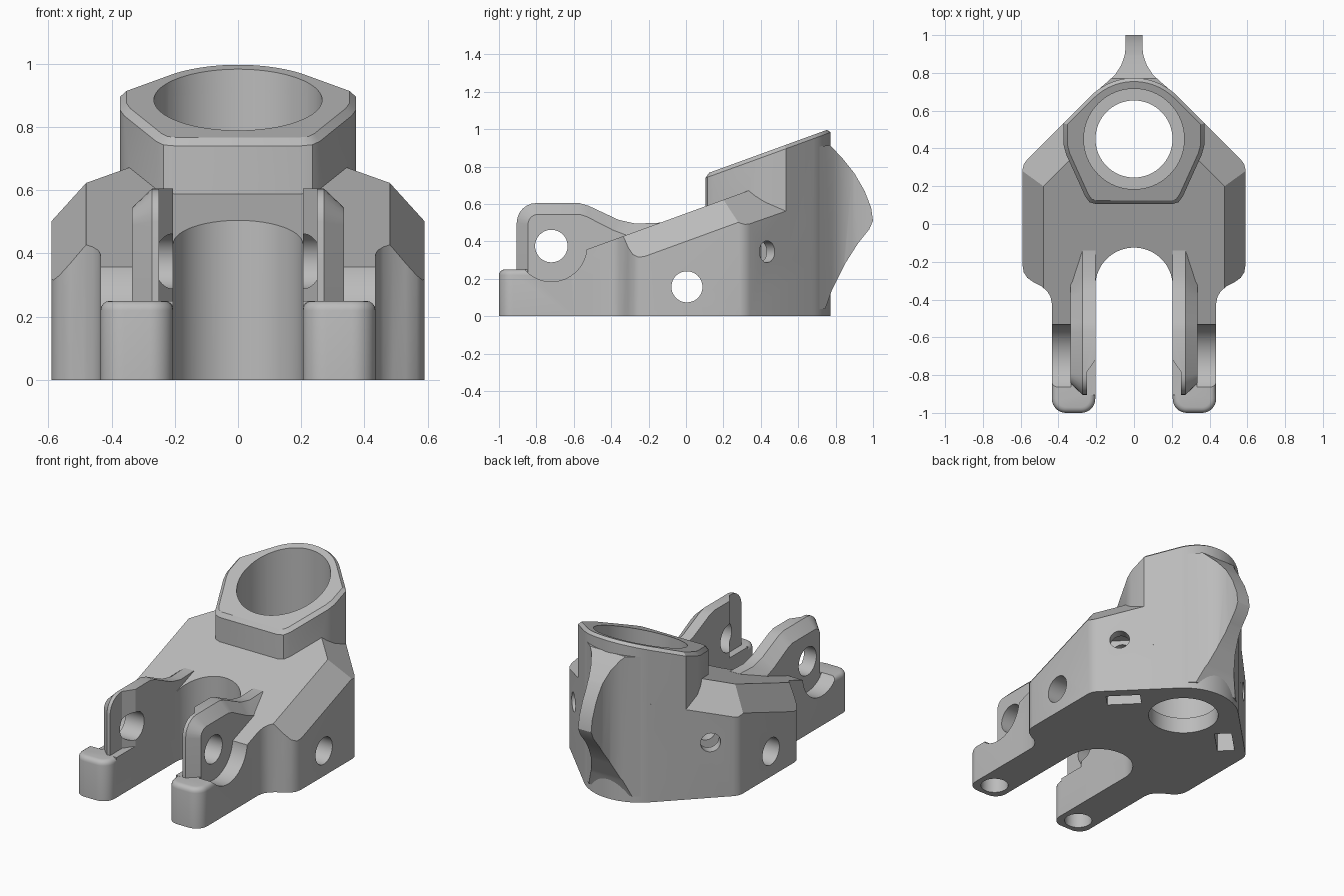
import bpy, bmesh
from math import sin, cos, pi, radians
from mathutils import Matrix, Vector

cube = bpy.data.objects.get("Cube")
if cube:
    bpy.data.objects.remove(cube, do_unlink=True)

grey = bpy.data.materials.new("mid_grey")
grey.use_nodes = True
grey.diffuse_color = (0.5, 0.5, 0.5, 1)
grey.node_tree.nodes["Principled BSDF"].inputs["Base Color"].default_value = (0.5, 0.5, 0.5, 1)

SLOPE = 0.364


def finish(name, bm):
    bmesh.ops.recalc_face_normals(bm, faces=bm.faces)
    mesh = bpy.data.meshes.new(name)
    bm.to_mesh(mesh)
    bm.free()
    mesh.materials.append(grey)
    ob = bpy.data.objects.new(name, mesh)
    bpy.context.collection.objects.link(ob)
    return ob


def loft(sections):
    """Closed solid through matching rings of points."""
    bm = bmesh.new()
    rings = [[bm.verts.new(p) for p in s] for s in sections]
    n = len(rings[0])
    for a, b in zip(rings, rings[1:]):
        for i in range(n):
            j = (i + 1) % n
            bm.faces.new((a[i], a[j], b[j], b[i]))
    bm.faces.new(rings[0])
    bm.faces.new(rings[-1])
    bmesh.ops.recalc_face_normals(bm, faces=bm.faces)
    return bm


def prism(pts, lo, hi, axis="z"):
    place = (lambda p, h: (p[0], p[1], h)) if axis == "z" else (lambda p, h: (h, p[0], p[1]))
    return loft([[place(p, h) for p in pts] for h in (lo, hi)])


def arc(cx, cy, r, a, b, n):
    ts = [radians(a + (b - a) * i / n) for i in range(n + 1)]
    return [(cx + r * cos(t), cy + r * sin(t)) for t in ts]


def circle(cx, cy, r, n=64):
    return arc(cx, cy, r, 0, 360, n)[:-1]


def both(half):
    return half + [(-x, y) for x, y in reversed(half) if abs(x) > 1e-4]


def trim(bm, point, normal):
    """Cut away everything on the normal's side and close the cut."""
    res = bmesh.ops.bisect_plane(bm, geom=bm.verts[:] + bm.edges[:] + bm.faces[:],
                                 plane_co=point, plane_no=normal, clear_outer=True)
    edges = [e for e in res["geom_cut"] if isinstance(e, bmesh.types.BMEdge)]
    return bmesh.ops.holes_fill(bm, edges=edges)["faces"]


def combine(ob, tool, operation):
    mod = ob.modifiers.new("join", "BOOLEAN")
    mod.operation, mod.object, mod.solver = operation, tool, "EXACT"
    bpy.context.view_layer.objects.active = ob
    bpy.ops.object.modifier_apply(modifier=mod.name)
    bpy.data.objects.remove(tool, do_unlink=True)


def cut(ob, bm):
    combine(ob, finish("cutter", bm), "DIFFERENCE")


def add(ob, bm):
    combine(ob, finish("piece", bm), "UNION")


# Main body: shouldered outline with sloping top and chamfered sides
back = arc(0, 0.45, 0.323, 45, 90, 12)
outline = both([(0.435, -0.6), (0.435, -0.42), (0.442, -0.385), (0.46, -0.355), (0.49, -0.33),
                (0.53, -0.31), (0.565, -0.285), (0.584, -0.255), (0.59, -0.22),
                (0.59, 0.29), (0.583, 0.318), (0.565, 0.342)] + back)
bm = prism(outline, 0, 1.2)
trim(bm, (0, 0, 0.55), (0, -SLOPE, 1))
for s in (1, -1):
    side = Vector((0.11, 0, -0.15)).cross(Vector((0, 1, SLOPE)))
    corner = Vector((0.11, 0.13, -0.143)).cross(Vector((-0.12, 0.12, 0.042)))
    for normal, point in ((side, (0.48, 0, 0.55)), (corner, (0.48, 0.2, 0.623))):
        if normal.z < 0:
            normal = -normal
        trim(bm, (s * point[0], point[1], point[2]), (s * normal.x, normal.y, normal.z))
body = finish("bracket_body", bm)

# Round-ended slot between the arms
cut(body, prism([(-0.205, -1.2), (0.205, -1.2)] + arc(0, -0.33, 0.205, 0, 180, 32), -0.1, 1.2))

# Collar with a sloping chamfered rim
bm = prism(both([(0.2, 0.105), (0.235, 0.115), (0.258, 0.145), (0.36, 0.37), (0.373, 0.42),
                 (0.373, 0.534)] + back), 0.3, 1.3)
rim = trim(bm, (0, 0, 0.722), (0, -SLOPE, 1))
bmesh.ops.bevel(bm, geom=list({e for f in rim for e in f.edges}), offset=0.02,
                segments=1, affect="EDGES")
add(body, bm)

# Back fin: flared plan shape limited by a curved side profile
fin = finish("fin", prism(both([(0.228, 0.6), (0.228, 0.678), (0.15, 0.745), (0.1, 0.79),
                                (0.068, 0.84), (0.05, 0.89), (0.045, 0.93), (0.045, 1.1)]), 0, 1))
side_shape = [(0.5, 0.03), (0.745, 0.04), (0.78, 0.14), (0.85, 0.28), (0.92, 0.39), (0.98, 0.465),
              (1.0, 0.51), (0.99, 0.58), (0.955, 0.67), (0.9, 0.765), (0.84, 0.84),
              (0.77, 0.915), (0.5, 0.88)]
combine(fin, finish("fin_side", prism(side_shape, -0.5, 0.5, "x")), "INTERSECT")
combine(body, fin, "UNION")

# Arms and hinge lugs on both sides
lug_outer = ([(-0.905, 0.15)] + arc(-0.8, 0.5, 0.105, 180, 90, 6)
             + [(-0.57, 0.605), (-0.52, 0.59), (-0.36, 0.515), (-0.27, 0.495), (-0.14, 0.5), (-0.14, 0.15)])
lug_inner = ([(-0.845, 0.15)] + arc(-0.79, 0.49, 0.055, 180, 90, 6)
             + [(-0.57, 0.545), (-0.53, 0.532), (-0.39, 0.46), (-0.35, 0.445), (-0.31, 0.43), (-0.31, 0.15)])
for s in (1, -1):
    r = 0.075
    bm = prism([(s * x, y) for x, y in arc(0.205 + r, -1 + r, r, 180, 270, 8)
                + arc(0.435 - r, -1 + r, r, 270, 360, 8) + [(0.435, -0.5), (0.205, -0.5)]], 0, 0.25)
    top = [e for e in bm.edges if all(v.co.z > 0.2 and v.co.y < -0.45 for v in e.verts)
           and all(v.co.y < -0.9 or abs(v.co.x) > 0.4 for v in e.verts)]
    bmesh.ops.bevel(bm, geom=top, offset=0.03, segments=4, profile=0.5, affect="EDGES")
    add(body, bm)
    # Washer scoop outside the lug
    lo, hi = sorted((s * 0.333, s * 0.5))
    cut(body, prism(circle(-0.72, 0.375, 0.19), lo, hi, "x"))
    add(body, loft([[(s * x, y, z) for y, z in prof]
                    for x, prof in ((0.205, lug_outer), (0.272, lug_outer), (0.335, lug_inner))]))
    # Stepped recess on the lug's inner front
    cut(body, prism([(s * x, y) for x, y in ((0.1, -1.2), (0.25, -1.2), (0.25, -0.785),
                                           (0.205, -0.72), (0.1, -0.72))], 0.25, 1))
    # Blind hole under each arm tip
    cut(body, prism(circle(s * 0.32, -0.89, 0.08, 40), -0.1, 0.13))
    # Nut pocket and angled screw hole in the diagonal face
    turn = Matrix.Rotation(pi / 4 if s > 0 else 3 * pi / 4, 4, "Z")
    pocket = prism([(-0.05, -0.1), (0.05, -0.1), (0.05, 0.1), (-0.05, 0.1)], -0.1, 0.43)
    bmesh.ops.transform(pocket, matrix=Matrix.Translation((s * 0.385, 0.365, 0)) @ turn, verts=pocket.verts)
    cut(body, pocket)
    screw = prism(circle(0, 0, 0.058, 32), -0.25, 0.2, "x")
    bmesh.ops.transform(screw, matrix=Matrix.Translation((s * 0.48, 0.44, 0.345)) @ turn, verts=screw.verts)
    cut(body, screw)

# Stepped bore, hinge pin hole and cross hole
cut(body, prism(circle(0, 0.45, 0.204), -0.1, 0.5))
cut(body, prism(circle(0, 0.45, 0.266), 0.1, 1.4))
cut(body, prism(circle(-0.72, 0.375, 0.087, 48), -1, 1, "x"))
cut(body, prism(circle(0.005, 0.157, 0.083, 48), -1, 1, "x"))

bpy.ops.object.select_all(action="DESELECT")
body.select_set(True)
bpy.context.view_layer.objects.active = body
bpy.ops.object.shade_smooth_by_angle(angle=radians(28))
